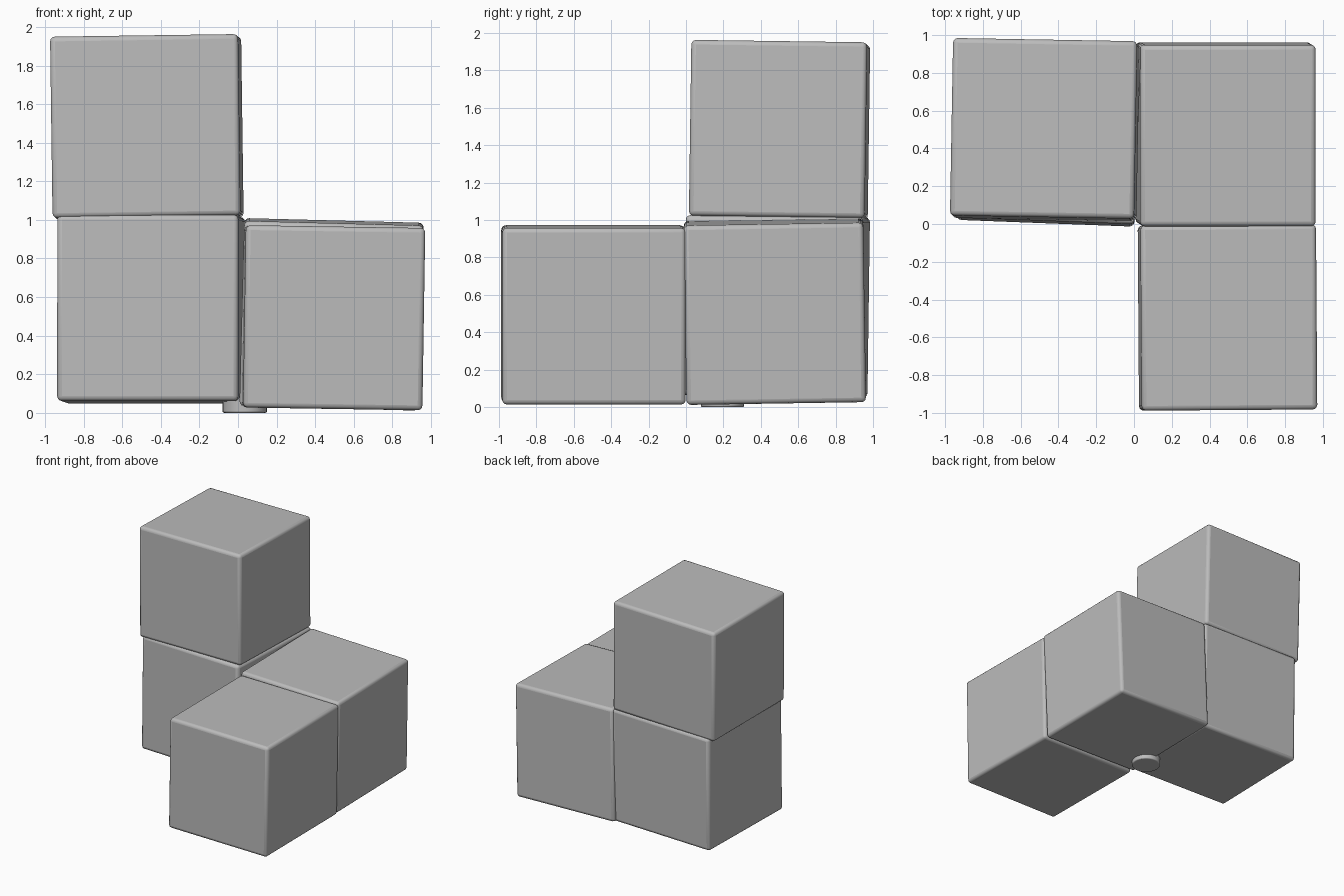
import bpy
from math import radians
from mathutils import Vector

old = bpy.data.objects.get("Cube")
if old:
    bpy.data.objects.remove(old, do_unlink=True)

# Single matte grey
grey = bpy.data.materials.new("matte grey")
grey.use_nodes = True
colour = (0.5, 0.5, 0.5, 1)
grey.diffuse_color = colour
bsdf = next(n for n in grey.node_tree.nodes if n.type == "BSDF_PRINCIPLED")
bsdf.inputs["Base Color"].default_value = colour
bsdf.inputs["Roughness"].default_value = 0.8


def finish(obj, name, bevel):
    obj.name = name
    obj.data.materials.append(grey)
    mod = obj.modifiers.new("worn edges", "BEVEL")
    mod.width = bevel
    mod.segments = 3
    bpy.ops.object.shade_smooth_by_angle(angle=radians(35))


def block(name, low, high, tilt):
    """Softly rounded block between two corners, slightly tilted (degrees)."""
    low, high = Vector(low), Vector(high)
    bpy.ops.mesh.primitive_cube_add(size=1, location=(low + high) / 2)
    obj = bpy.context.object
    obj.scale = high - low
    bpy.ops.object.transform_apply(location=False, rotation=False, scale=True)
    obj.rotation_euler = [radians(a) for a in tilt]
    finish(obj, name, 0.025)


# Four blocks, each set a little askew
block("upper_block", (-0.96, 0.03, 1.01), (0.015, 0.97, 1.95), (-0.8, -0.8, -1))
block("lower_right_block", (-0.92, 0.01, 0.055), (0.02, 0.96, 1.02), (-0.8, 0, -2.2))
block("lower_left_back_block", (0.02, -0.005, 0.03), (0.95, 0.955, 0.99), (0.9, 1.5, 0))
block("lower_left_front_block", (0.03, -0.985, 0.02), (0.96, -0.005, 0.965), (0, 0.9, 0.4))

# Small round foot under the middle
bpy.ops.mesh.primitive_cylinder_add(vertices=32, radius=0.115, depth=0.08,
                                    location=(0.035, 0.195, 0.04))
finish(bpy.context.object, "round_foot", 0.008)
